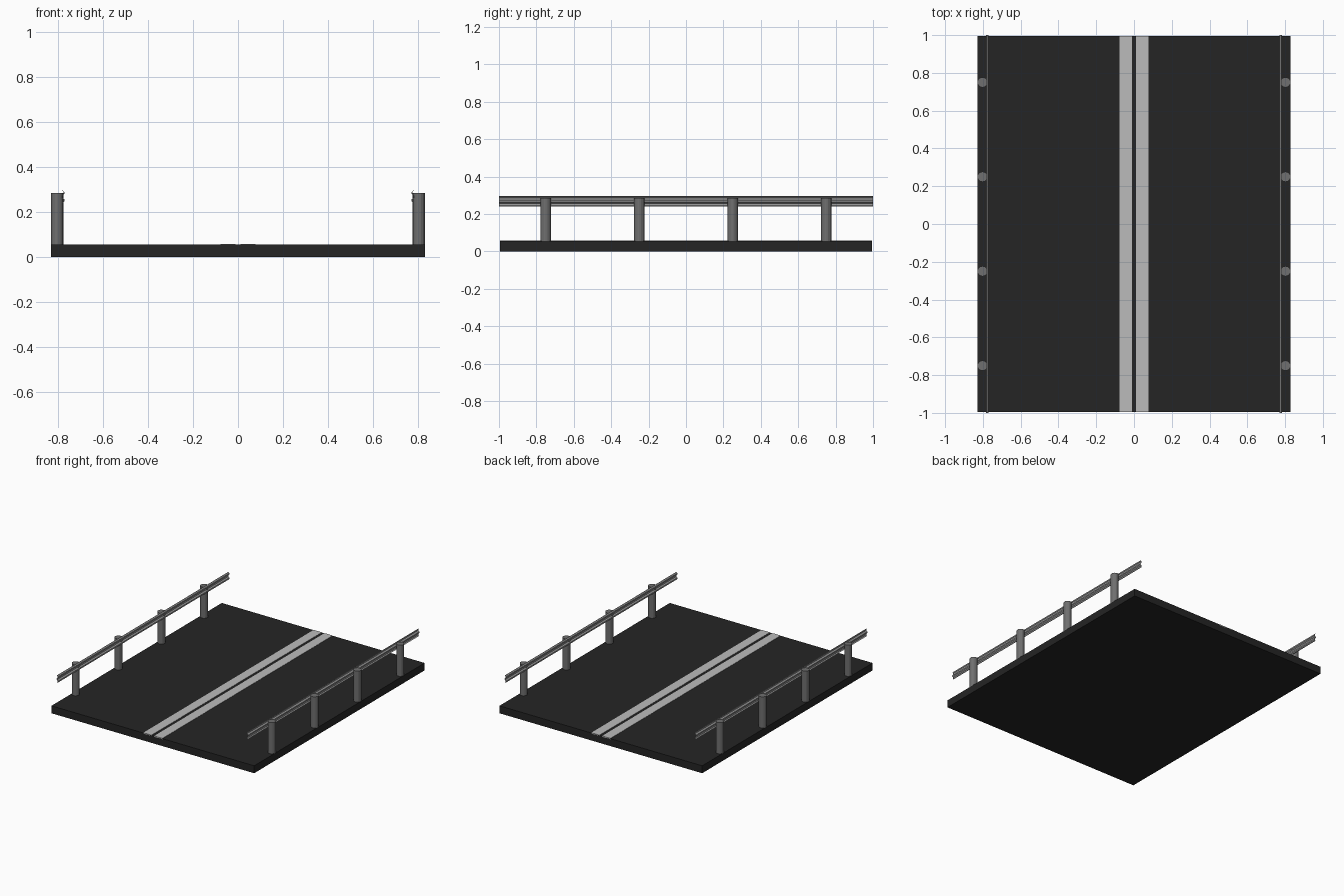
import bpy, bmesh
from mathutils import Matrix, Vector

if "Cube" in bpy.data.objects:
    bpy.data.objects.remove(bpy.data.objects["Cube"])


def material(name, v):
    m = bpy.data.materials.new(name)
    m.diffuse_color = (v, v, v, 1)
    m.use_nodes = True
    m.node_tree.nodes["Principled BSDF"].inputs["Base Color"].default_value = m.diffuse_color
    return m


ASPHALT = material("asphalt", 0.018)
PAINT = material("paint", 0.5)
POST = material("post_metal", 0.16)
RAIL = material("rail_metal", 0.35)


def finish(name, bm, mat):
    bmesh.ops.recalc_face_normals(bm, faces=bm.faces)
    me = bpy.data.meshes.new(name)
    bm.to_mesh(me)
    bm.free()
    me.materials.append(mat)
    ob = bpy.data.objects.new(name, me)
    bpy.context.collection.objects.link(ob)
    return ob


def box(name, lo, hi, mat):
    lo, hi = Vector(lo), Vector(hi)
    bm = bmesh.new()
    bmesh.ops.create_cube(bm, size=1, matrix=Matrix.Translation((lo + hi) / 2)
                          @ Matrix.Diagonal((*(hi - lo), 1)))
    return finish(name, bm, mat)


def post(name, x, y):
    bm = bmesh.new()
    bmesh.ops.create_cone(bm, cap_ends=True, segments=16, radius1=0.027, radius2=0.027,
                          depth=0.235, matrix=Matrix.Translation((x, y, 0.1675)))
    return finish(name, bm, POST)


# W-beam section: distance from centre line and height, crests facing the road
SECTION = [(0.777, 0.240), (0.770, 0.246), (0.770, 0.256), (0.779, 0.263),
           (0.779, 0.272), (0.770, 0.279), (0.770, 0.289), (0.777, 0.295)]
THICK = 0.004


def rail(name, side):
    bm = bmesh.new()
    outline = SECTION + [(x + THICK, z) for x, z in reversed(SECTION)]
    face = bm.faces.new([bm.verts.new((side * x, -1, z)) for x, z in outline])
    ext = bmesh.ops.extrude_face_region(bm, geom=[face], use_keep_orig=True)
    verts = [g for g in ext["geom"] if isinstance(g, bmesh.types.BMVert)]
    bmesh.ops.translate(bm, verts=verts, vec=(0, 2, 0))
    return finish(name, bm, RAIL)


# Road slab
box("road_slab", (-0.829, -0.995, 0), (0.829, 0.995, 0.055), ASPHALT)

# Centre stripes, posts and guard rails on both sides
for label, s in (("left", -1), ("right", 1)):
    x = sorted((s * 0.011, s * 0.078))
    box(f"{label}_stripe", (x[0], -0.995, 0.050), (x[1], 0.995, 0.057), PAINT)
    rail(f"{label}_guard_rail", s)
    for i, y in enumerate((-0.75, -0.25, 0.25, 0.75)):
        post(f"{label}_post_{i + 1}", s * 0.802, y)
